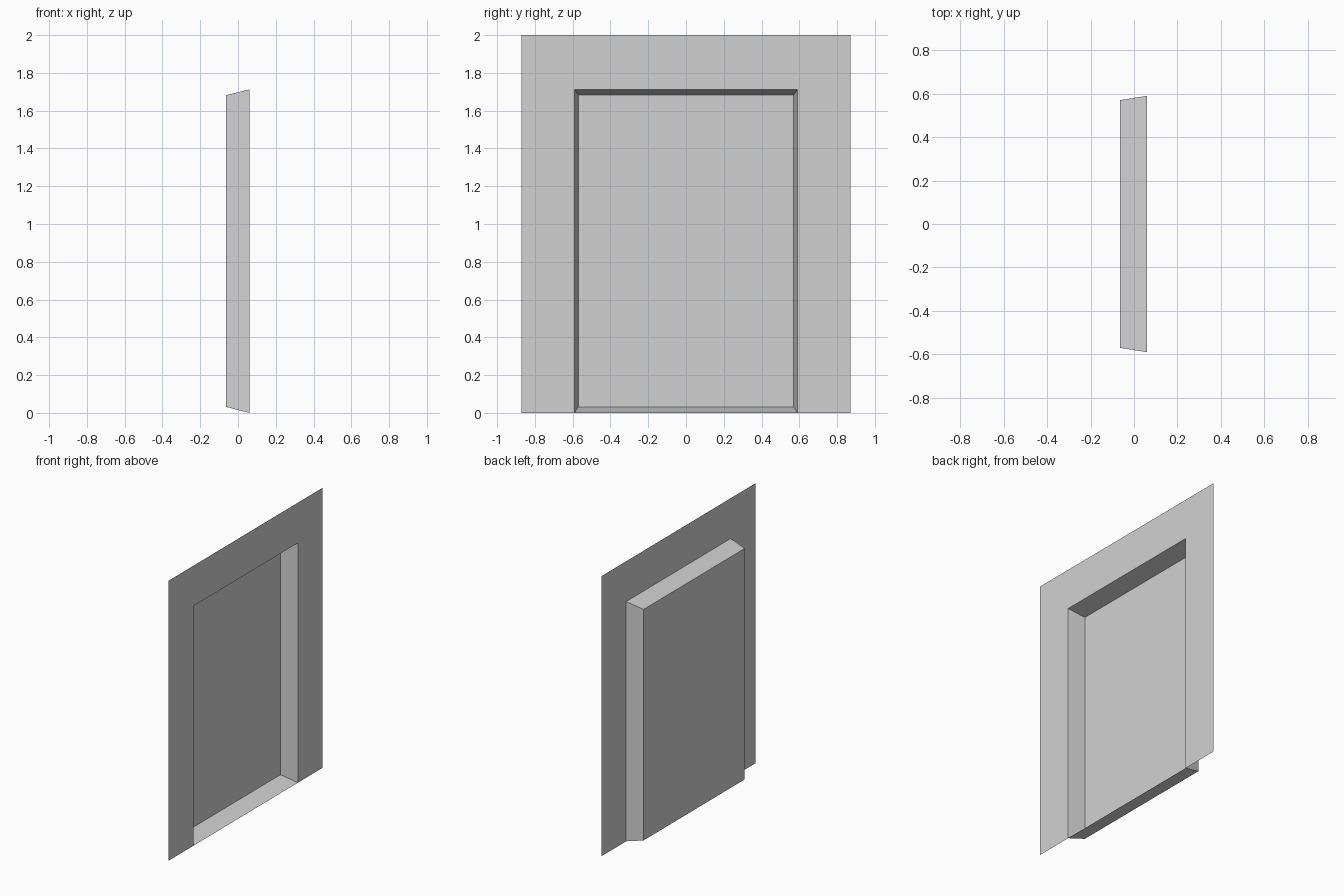
import bpy
import bmesh

cube = bpy.data.objects.get("Cube")
if cube:
    bpy.data.objects.remove(cube, do_unlink=True)

FRONT, BACK = 0.06, -0.064      # depth of the wall sheet and of the recessed panel
HALF_WIDTH, HEIGHT = 0.87, 2.0  # outer wall
OPENING = (0.59, 0.0, 1.712)    # half width, bottom, top
PANEL = (0.57, 0.032, 1.682)

grey = bpy.data.materials.new("light grey")
grey.use_nodes = True
colour = (0.64, 0.64, 0.64, 1)
grey.diffuse_color = colour
grey.node_tree.nodes["Principled BSDF"].inputs["Base Color"].default_value = colour


def rectangle(x, half_width, bottom, top):
    """Corners counter-clockwise as seen from +x."""
    return [(x, -half_width, bottom), (x, half_width, bottom),
            (x, half_width, top), (x, -half_width, top)]


def sheet(name, outer, inner, edges, fill=False):
    """Join chosen edges of two rectangles with faces, optionally filling the inner one."""
    bm = bmesh.new()
    a = [bm.verts.new(p) for p in outer]
    b = [bm.verts.new(p) for p in inner]
    for i in edges:
        j = (i + 1) % 4
        bm.faces.new((a[i], a[j], b[j], b[i]))
    if fill:
        bm.faces.new(b)
    mesh = bpy.data.meshes.new(name)
    bm.to_mesh(mesh)
    bm.free()
    mesh.materials.append(grey)
    obj = bpy.data.objects.new(name, mesh)
    bpy.context.collection.objects.link(obj)
    return obj


opening = rectangle(FRONT, *OPENING)

# Thin wall, open at the bottom where the doorway reaches the floor
sheet("wall", rectangle(FRONT, HALF_WIDTH, 0, HEIGHT), opening, (1, 2, 3))

# Tapered sill, jambs and lintel ending in the recessed door panel
sheet("door_recess", opening, rectangle(BACK, *PANEL), range(4), fill=True)
